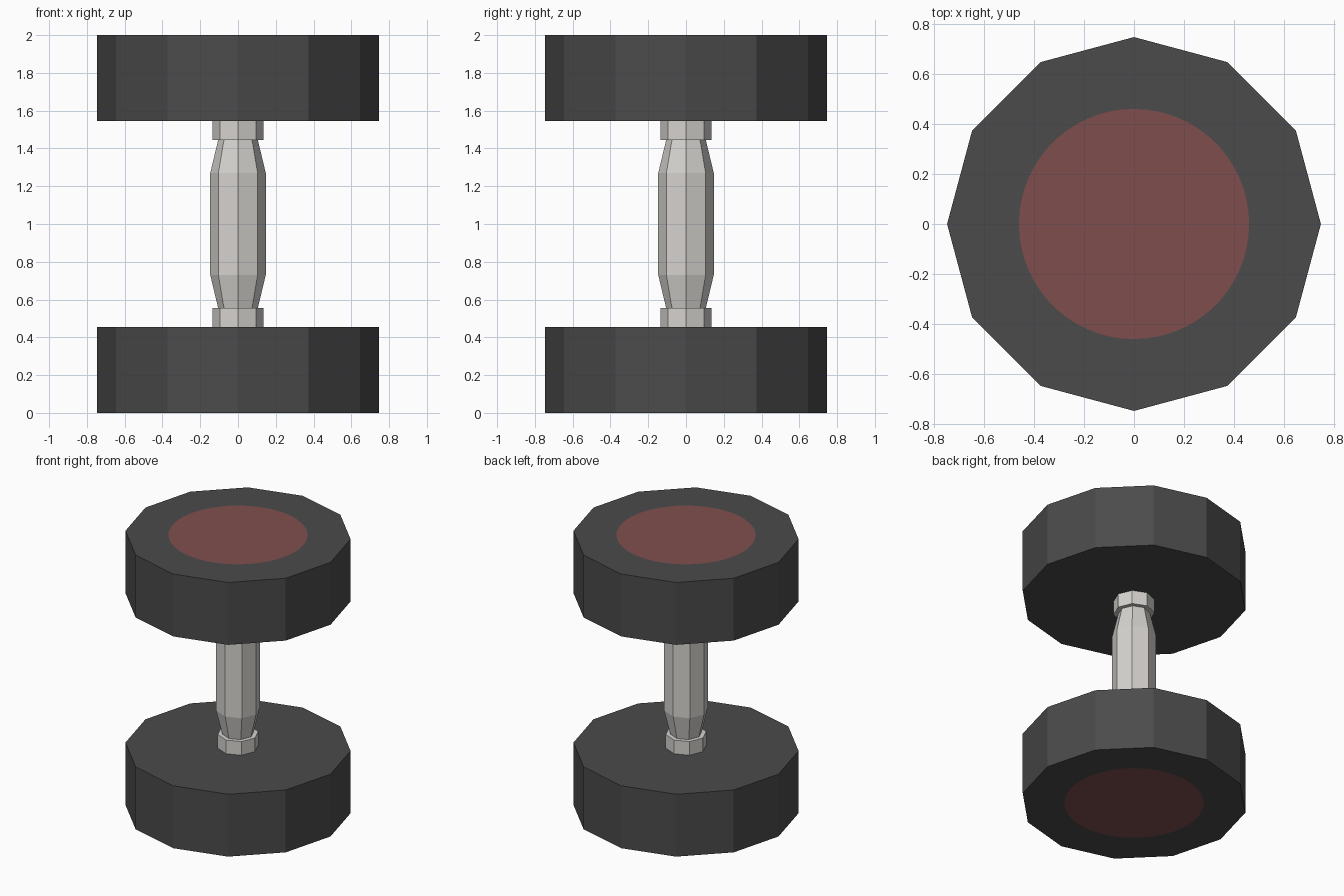
import bpy, bmesh, math

if "Cube" in bpy.data.objects:
    bpy.data.objects.remove(bpy.data.objects["Cube"])


def material(name, rgb):
    m = bpy.data.materials.new(name)
    m.diffuse_color = (*rgb, 1)
    m.use_nodes = True
    m.node_tree.nodes["Principled BSDF"].inputs["Base Color"].default_value = m.diffuse_color
    return m


RUBBER = material("dark rubber", (0.070, 0.070, 0.070))
RED = material("dull red", (0.216, 0.076, 0.076))
STEEL = material("pale steel", (0.67, 0.65, 0.62))


def ring(bm, r, z, n):
    return [bm.verts.new((r * math.cos(2 * math.pi * i / n),
                          r * math.sin(2 * math.pi * i / n), z)) for i in range(n)]


def finish(bm, name, mats):
    bmesh.ops.recalc_face_normals(bm, faces=bm.faces[:])
    me = bpy.data.meshes.new(name)
    bm.to_mesh(me)
    bm.free()
    for m in mats:
        me.materials.append(m)
    ob = bpy.data.objects.new(name, me)
    bpy.context.collection.objects.link(ob)
    return ob


def lathe(name, profile, n, mat):
    """Closed faceted solid from (radius, height) pairs."""
    bm = bmesh.new()
    rings = [ring(bm, r, z, n) for r, z in profile]
    for a, b in zip(rings, rings[1:]):
        for i in range(n):
            j = (i + 1) % n
            bm.faces.new((a[i], a[j], b[j], b[i]))
    bm.faces.new(rings[0])
    bm.faces.new(rings[-1])
    return finish(bm, name, [mat])


def weight(name, z_in, z_out, n=12, k=5, r=0.747, r_disc=0.46):
    """Twelve-sided weight with a round red disc set flush in its outer end."""
    bm = bmesh.new()
    inner, outer = ring(bm, r, z_in, n), ring(bm, r, z_out, n)
    disc = ring(bm, r_disc, z_out, n * k)
    bm.faces.new(inner)
    bm.faces.new(disc).material_index = 1
    for i in range(n):
        j = (i + 1) % n
        bm.faces.new((inner[i], inner[j], outer[j], outer[i]))
        # end face: fan of triangles between the disc edge and the rim
        arc = [disc[(i * k + s) % (n * k)] for s in range(k + 1)]
        half = k // 2
        for s in range(k):
            corner = outer[i] if s < half else outer[j]
            bm.faces.new((corner, arc[s + 1], arc[s]))
        bm.faces.new((outer[i], outer[j], arc[half]))
    return finish(bm, name, [RUBBER, RED])


# weights at both ends
weight("lower_weight", 0.455, 0.0)
weight("upper_weight", 1.545, 2.0)

# collars between handle and weights
lathe("lower_collar", [(0.136, 0.455), (0.136, 0.555)], 8, STEEL)
lathe("upper_collar", [(0.136, 1.445), (0.136, 1.545)], 8, STEEL)

# tapered grip
lathe("handle", [(0.105, 0.555), (0.147, 0.73), (0.147, 1.27), (0.105, 1.445)], 8, STEEL)
